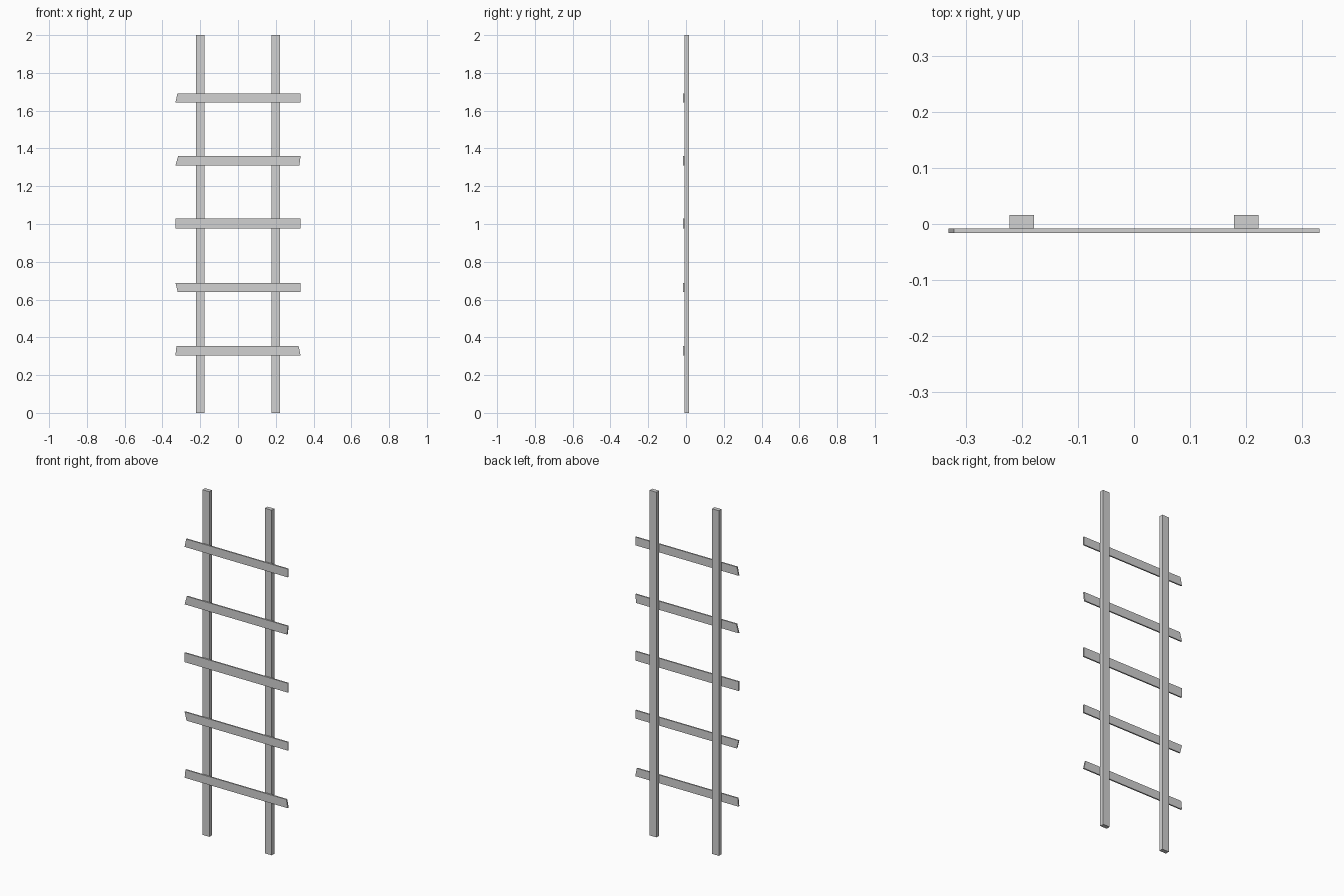
import bpy
import bmesh

default_cube = bpy.data.objects.get("Cube")
if default_cube:
    bpy.data.objects.remove(default_cube, do_unlink=True)

grey = bpy.data.materials.new("light_grey")
grey.use_nodes = True
colour = (0.64, 0.64, 0.64, 1)
grey.diffuse_color = colour
grey.node_tree.nodes["Principled BSDF"].inputs["Base Color"].default_value = colour


def make_plank(name, outline, front, back):
    """Extrude an (x, z) outline from the front to the back."""
    bm = bmesh.new()
    face = bm.faces.new([bm.verts.new((x, front, z)) for x, z in outline])
    extruded = bmesh.ops.extrude_face_region(bm, geom=[face])["geom"]
    verts = [v for v in extruded if isinstance(v, bmesh.types.BMVert)]
    bmesh.ops.translate(bm, verts=verts, vec=(0, back - front, 0))
    bmesh.ops.recalc_face_normals(bm, faces=bm.faces)
    mesh = bpy.data.meshes.new(name)
    bm.to_mesh(mesh)
    bm.free()
    mesh.materials.append(grey)
    obj = bpy.data.objects.new(name, mesh)
    bpy.context.collection.objects.link(obj)


# Upright rails
for name, x in (("right_rail", -0.2), ("left_rail", 0.2)):
    a, b = x - 0.022, x + 0.022
    make_plank(name, [(a, 0), (b, 0), (b, 2), (a, 2)], -0.008, 0.016)

# Rungs with roughly sawn ends:
# bottom, top, then end trims at bottom right, top right, top left, bottom left
END = 0.331
rungs = [
    (0.305, 0.353, 0.0, 0.01, 0.005, 0.0),
    (0.639, 0.687, 0.0, 0.0, 0.0, 0.012),
    (0.975, 1.029, 0.0, 0.0, 0.0, 0.0),
    (1.31, 1.36, 0.006, 0.0, 0.014, 0.0),
    (1.643, 1.691, 0.0, 0.0, 0.01, 0.0),
]
for i, (low, high, br, tr, tl, bl) in enumerate(rungs, 1):
    outline = [(bl - END, low), (END - br, low), (END - tr, high), (tl - END, high)]
    make_plank(f"rung_{i}", outline, -0.016, -0.008)
